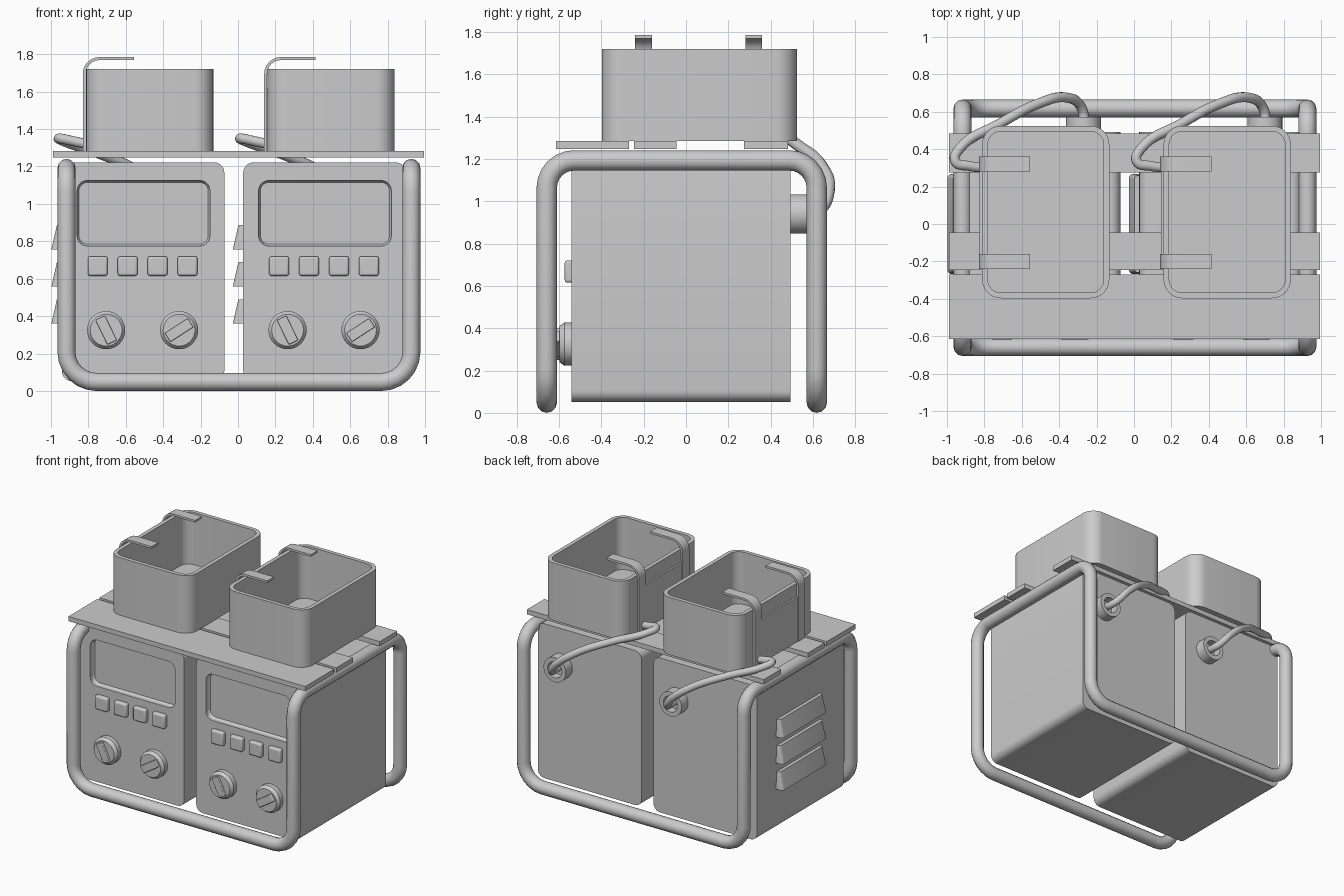
import bpy, bmesh
from math import sin, cos, pi, radians
from mathutils import Vector, Matrix

if "Cube" in bpy.data.objects:
    bpy.data.objects.remove(bpy.data.objects["Cube"])


def finish(ob, angle=35):
    bpy.ops.object.select_all(action='DESELECT')
    ob.select_set(True)
    bpy.context.view_layer.objects.active = ob
    bpy.ops.object.shade_smooth_by_angle(angle=radians(angle))
    return ob


def loft(name, rings, smooth=True):
    """Bridge equal-length rings of points and cap both ends."""
    bm = bmesh.new()
    vs = [[bm.verts.new(p) for p in r] for r in rings]
    n = len(vs[0])
    for a, b in zip(vs, vs[1:]):
        for i in range(n):
            j = (i + 1) % n
            bm.faces.new((a[i], a[j], b[j], b[i]))
    bm.faces.new(vs[0])
    bm.faces.new(vs[-1])
    bmesh.ops.recalc_face_normals(bm, faces=bm.faces)
    me = bpy.data.meshes.new(name)
    bm.to_mesh(me)
    bm.free()
    ob = bpy.data.objects.new(name, me)
    bpy.context.collection.objects.link(ob)
    return finish(ob) if smooth else ob


def rrect(a0, a1, b0, b1, r, n=6):
    """Rounded rectangle as 2D points."""
    pts = []
    for ca, cb, s in ((a1 - r, b1 - r, 0), (a0 + r, b1 - r, 1), (a0 + r, b0 + r, 2), (a1 - r, b0 + r, 3)):
        for i in range(n + 1):
            t = (s + i / n) * pi / 2
            pts.append((ca + r * cos(t), cb + r * sin(t)))
    return pts


def circle(cx, cz, r, n=32):
    return [(cx + r * cos(2 * pi * i / n), cz + r * sin(2 * pi * i / n)) for i in range(n)]


def at_y(pts, y):
    return [(a, y, b) for a, b in pts]


def at_z(pts, z):
    return [(a, b, z) for a, b in pts]


def box(name, x0, x1, y0, y1, z0, z1, bevel=0):
    sq = [(x0, y0), (x1, y0), (x1, y1), (x0, y1)]
    ob = loft(name, [at_z(sq, z0), at_z(sq, z1)], False)
    if bevel:
        m = ob.modifiers.new("soft_edges", 'BEVEL')
        m.width, m.segments = bevel, 3
        finish(ob)
    return ob


def tube(name, pts, r, cyclic=False, smooth_path=False):
    cu = bpy.data.curves.new(name, 'CURVE')
    cu.dimensions = '3D'
    cu.bevel_depth, cu.bevel_resolution, cu.use_fill_caps = r, 4, True
    if smooth_path:
        sp = cu.splines.new('BEZIER')
        sp.bezier_points.add(len(pts) - 1)
        sp.resolution_u = 8
        for bp, p in zip(sp.bezier_points, pts):
            bp.co = p
            bp.handle_left_type = bp.handle_right_type = 'AUTO'
    else:
        sp = cu.splines.new('POLY')
        sp.points.add(len(pts) - 1)
        for sp_p, p in zip(sp.points, pts):
            sp_p.co = (*p, 1)
    sp.use_cyclic_u = cyclic
    ob = bpy.data.objects.new(name, cu)
    bpy.context.collection.objects.link(ob)
    bpy.ops.object.select_all(action='DESELECT')
    ob.select_set(True)
    bpy.context.view_layer.objects.active = ob
    bpy.ops.object.convert(target='MESH')
    return finish(bpy.context.view_layer.objects.active, 50)


def fillet(corners, n=6):
    """Round each corner (point, radius) of a closed right-angled path."""
    out = []
    for i, (p, r) in enumerate(corners):
        p = Vector(p)
        u = (Vector(corners[i - 1][0]) - p).normalized()
        v = (Vector(corners[(i + 1) % len(corners)][0]) - p).normalized()
        for k in range(n + 1):
            t = k / n * pi / 2
            out.append(p + r * (u * (1 - sin(t)) + v * (1 - cos(t))))
    return out


# Carrying frame: one continuous bent tube
XL, XR, YF, YB, ZL, ZT = -0.917, 0.927, -0.658, 0.618, 0.048, 1.193
tube("tube_frame", fillet([
    ((XL, YF, ZL), .16), ((XR, YF, ZL), .16), ((XR, YF, ZT), .13), ((XR, YB, ZT), .13),
    ((XR, YB, ZL), .16), ((XL, YB, ZL), .16), ((XL, YB, ZT), .13), ((XL, YF, ZT), .13)]), .048, True)

# Top slats
for name, y0, y1 in (("front_slat", -.615, -.27), ("middle_slat", -.245, -.045), ("back_slat", .275, .483)):
    box(name, -.99, .995, y0, y1, 1.248, 1.284)

for side, dx in (("left", 0), ("right", .97)):
    # Cabinet with recessed display
    prof = rrect(-.942 + dx, -.073 + dx, .052, 1.222, .055)
    body = loft(side + "_cabinet", [at_y(prof, -.54), at_y(prof, .493)])
    rings = [at_y(rrect(-.86 + g + dx, -.15 - g + dx, .775 + g, 1.125 - g, .055 - g), y)
             for g, y in ((0, -.6), (0, -.515), (.01, -.5))]
    cutter = loft(side + "_display_cutter", rings, False)
    cutter.hide_render = True
    m = body.modifiers.new("display_recess", 'BOOLEAN')
    m.operation, m.object, m.solver = 'DIFFERENCE', cutter, 'EXACT'
    bpy.context.view_layer.objects.active = body
    bpy.ops.object.modifier_apply(modifier=m.name)
    bpy.data.objects.remove(cutter)
    finish(body)

    # Push buttons
    for i in range(4):
        x = -.75 + .16 * i + dx
        box(f"{side}_button_{i + 1}", x - .053, x + .053, -.573, -.53, .615, .72, .013)

    # Knobs with turned grips
    for i, (x, tilt) in enumerate(((-.705, -26), (-.315, 57))):
        x, z = x + dx, .325
        loft(f"{side}_knob_{i + 1}", [at_y(circle(x, z, r), y)
                                      for r, y in ((.102, -.53), (.102, -.575), (.085, -.598))])
        grip = box(f"{side}_knob_grip_{i + 1}", -.028, .028, -.617, -.58, -.073, .073, .005)
        grip.matrix_world = Matrix.Translation((x, 0, z)) @ Matrix.Rotation(radians(tilt), 4, 'Y')

    # Side louvres
    for i in range(3):
        z = .36 + .198 * i
        loft(f"{side}_louvre_{i + 1}", [
            at_z(rrect(-.998 + dx, -.91 + dx, -.268, .268, .025, 4), z),
            at_z(rrect(-.968 + dx, -.91 + dx, -.26, .26, .022, 4), z + .13)])

    # Open basket
    outer = rrect(-.812 + dx, -.132 + dx, -.397, .525, .1, 8)
    inner = rrect(-.782 + dx, -.162 + dx, -.367, .495, .07, 8)
    loft(side + "_basket", [at_z(outer, 1.284), at_z(outer, 1.72), at_z(inner, 1.72), at_z(inner, 1.325)])

    # Basket hooks and the plate joining them
    def bend(r, ts):
        return [(-.74 + dx - r * cos(t), 1.695 + r * sin(t)) for t in ts]
    ts = [k / 6 * pi / 2 for k in range(7)]
    strap = ([(-.83 + dx, 1.284)] + bend(.09, ts) + [(-.556 + dx, 1.785), (-.556 + dx, 1.769)]
             + bend(.074, ts[::-1]) + [(-.814 + dx, 1.284)])
    for i, y in enumerate((-.24, .28)):
        loft(f"{side}_basket_hook_{i + 1}", [at_y(strap, y), at_y(strap, y + .08)])
    box(side + "_hook_plate", -.825 + dx, -.808 + dx, -.17, .29, 1.284, 1.62)

    # Rear socket ring and cable
    c = (-.27 + dx, .94)
    loft(side + "_cable_socket", [at_y(circle(*c, r), y)
                                  for r, y in ((.093, .48), (.093, .572), (.06, .572), (.06, .51))])
    path = [(-.265, .5, .94), (-.28, .62, .95), (-.36, .676, 1.05), (-.52, .64, 1.17), (-.72, .535, 1.26),
            (-.93, .405, 1.335), (-.955, .335, 1.35), (-.88, .31, 1.335), (-.79, .30, 1.315)]
    tube(side + "_cable", [(x + dx, y, z) for x, y, z in path], .027, False, True)
